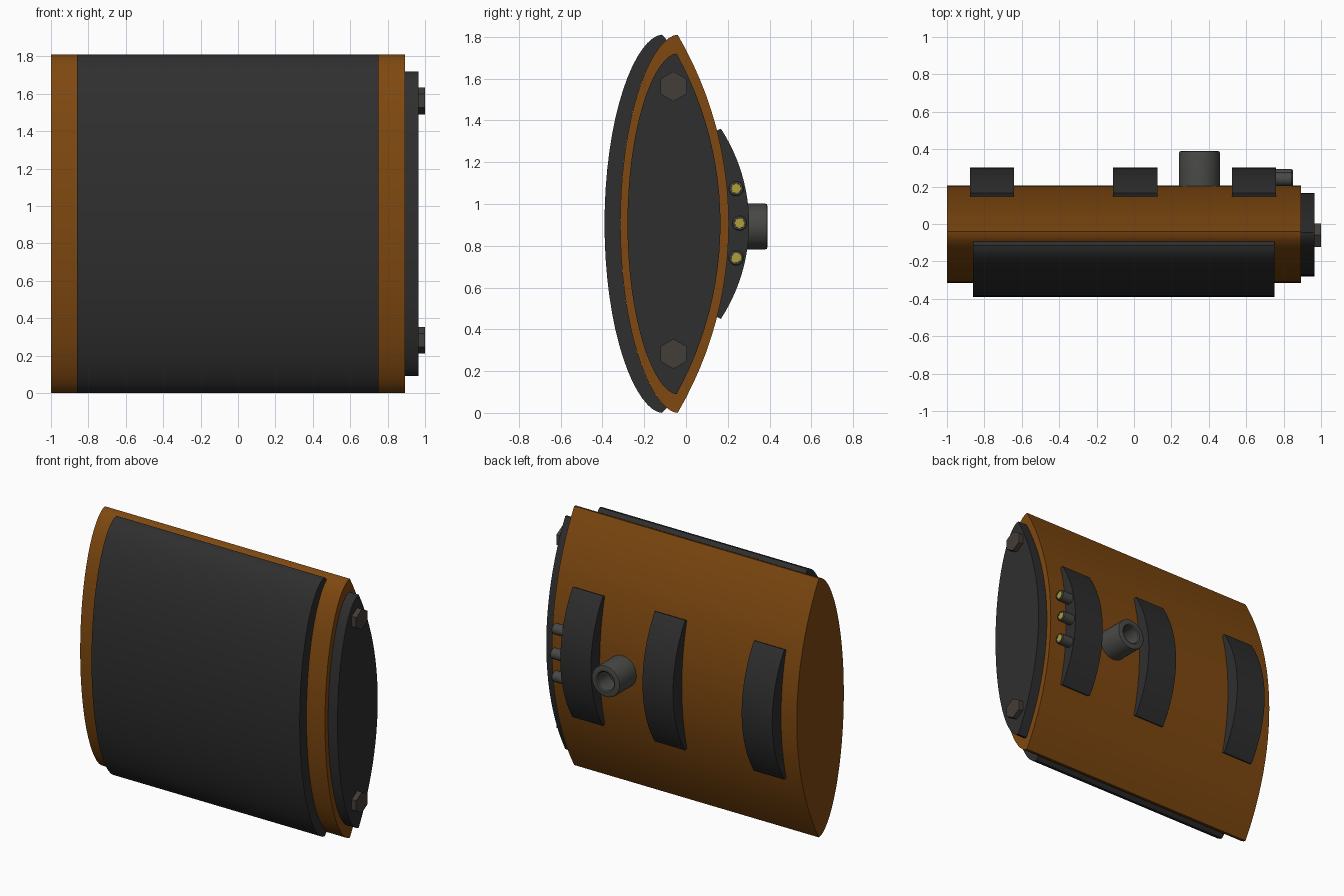
import bpy, bmesh, math
from mathutils import Matrix

if "Cube" in bpy.data.objects:
    bpy.data.objects.remove(bpy.data.objects["Cube"])

MID = 0.905


def material(name, rgb):
    m = bpy.data.materials.new(name)
    m.diffuse_color = (*rgb, 1)
    m.use_nodes = True
    m.node_tree.nodes["Principled BSDF"].inputs["Base Color"].default_value = m.diffuse_color
    return m


ORANGE = material("orange", (0.21, 0.065, 0.005))
DARK = material("dark", (0.028, 0.028, 0.028))
GREY = material("grey", (0.065, 0.065, 0.062))
BROWN = material("bolt_brown", (0.055, 0.047, 0.04))
YELLOW = material("yellow", (0.42, 0.34, 0.04))


def finish(name, bm, mat):
    bmesh.ops.recalc_face_normals(bm, faces=bm.faces)
    me = bpy.data.meshes.new(name)
    bm.to_mesh(me)
    bm.free()
    me.materials.append(mat)
    ob = bpy.data.objects.new(name, me)
    bpy.context.collection.objects.link(ob)
    bpy.ops.object.select_all(action='DESELECT')
    ob.select_set(True)
    bpy.context.view_layer.objects.active = ob
    bpy.ops.object.shade_smooth_by_angle(angle=math.radians(30))
    return ob


def extrude_x(name, pts, x0, x1, mat):
    """Extrude a closed (y, z) profile along x."""
    bm = bmesh.new()
    a = bm.faces.new([bm.verts.new((x0, y, z)) for y, z in pts])
    r = bmesh.ops.extrude_face_region(bm, geom=[a])
    verts = [v for v in r["geom"] if isinstance(v, bmesh.types.BMVert)]
    bmesh.ops.translate(bm, verts=verts, vec=(x1 - x0, 0, 0))
    bm.faces.ensure_lookup_table()
    # keep the starting cap so the solid is closed
    if not a.is_valid:
        bm.faces.new([v for v in bm.verts if v not in verts])
    return finish(name, bm, mat)


def lathe(name, prof, mat, matrix, n=32):
    """Spin an (r, h) profile about local z."""
    bm = bmesh.new()
    rings = []
    for r, h in prof:
        if r == 0:
            rings.append([bm.verts.new((0, 0, h))] * n)
        else:
            rings.append([bm.verts.new((r * math.cos(2 * math.pi * i / n),
                                        r * math.sin(2 * math.pi * i / n), h)) for i in range(n)])
    for a, b in zip(rings, rings[1:]):
        for i in range(n):
            j = (i + 1) % n
            bm.faces.new(list(dict.fromkeys((a[i], a[j], b[j], b[i]))))
    bm.transform(matrix)
    return finish(name, bm, mat)


def front_curve(y, depth, half, limit=math.pi / 2, n=32):
    """Rounded bulge toward -y, bottom to top."""
    out = []
    for i in range(n + 1):
        t = math.sin(-limit + 2 * limit * i / n)
        out.append((y - depth * max(0, 1 - t * t) ** 0.56, MID + half * t))
    return out


def back_arc(y, depth, half, n=24):
    """Circular arc toward +y, top to bottom."""
    r = (half ** 2 + depth ** 2) / (2 * depth)
    a = math.asin(half / r)
    return [(y + depth - r + r * math.cos(a - 2 * a * i / n),
             MID + r * math.sin(a - 2 * a * i / n)) for i in range(n + 1)]


# Lens-shaped body and end plate
extrude_x("body", front_curve(-0.04, 0.275, 0.905) + back_arc(-0.04, 0.245, 0.905)[1:-1],
          -1, 0.893, ORANGE)
extrude_x("end_plate", front_curve(-0.045, 0.235, 0.815) + back_arc(-0.045, 0.21, 0.815)[1:-1],
          0.893, 0.965, DARK)

# Curved front cover
inner = front_curve(-0.04, 0.275, 0.905, limit=1.34)
extrude_x("front_cover", front_curve(-0.115, 0.275, 0.905) + inner[::-1], -0.86, 0.75, DARK)

# Back pads hugging the body
for k, x in enumerate((-0.76, 0.007, 0.642)):
    pad = back_arc(0.167, 0.135, 0.455) + back_arc(0.145, 0.055, 0.445)[::-1]
    extrude_x(f"back_pad_{k + 1}", pad, x - 0.118, x + 0.118, DARK)

# Hex bolts on the end plate
along_x = Matrix.Rotation(math.pi / 2, 4, 'Y')
for k, z in enumerate((0.2825, 1.5625)):
    lathe(f"hex_bolt_{k + 1}", [(0, 0), (0.072, 0), (0.072, 0.04), (0, 0.04)], BROWN,
          Matrix.Translation((0.96, -0.06, z)) @ along_x, 6)

# Hollow port on the back
lathe("port", [(0, 0), (0.11, 0), (0.11, 0.205), (0.107, 0.217), (0.098, 0.22),
               (0.072, 0.22), (0.064, 0.214), (0.062, 0.2), (0.062, 0.09), (0, 0.09)], GREY,
      Matrix.Translation((0.35, 0.17, 0.892)) @ Matrix.Rotation(-math.pi / 2, 4, 'X'))

# Small connectors with yellow contacts
for k, (y, z) in enumerate(((0.24, 0.742), (0.256, 0.908), (0.24, 1.074))):
    place = Matrix.Translation((0.74, y, z)) @ along_x
    lathe(f"connector_{k + 1}", [(0, 0), (0.037, 0), (0.037, 0.103), (0.032, 0.11),
                                 (0.024, 0.11), (0.024, 0.1), (0, 0.1)], GREY, place, 20)
    lathe(f"contact_{k + 1}", [(0, 0.095), (0.0235, 0.095), (0.0235, 0.108), (0, 0.108)],
          YELLOW, place, 20)
